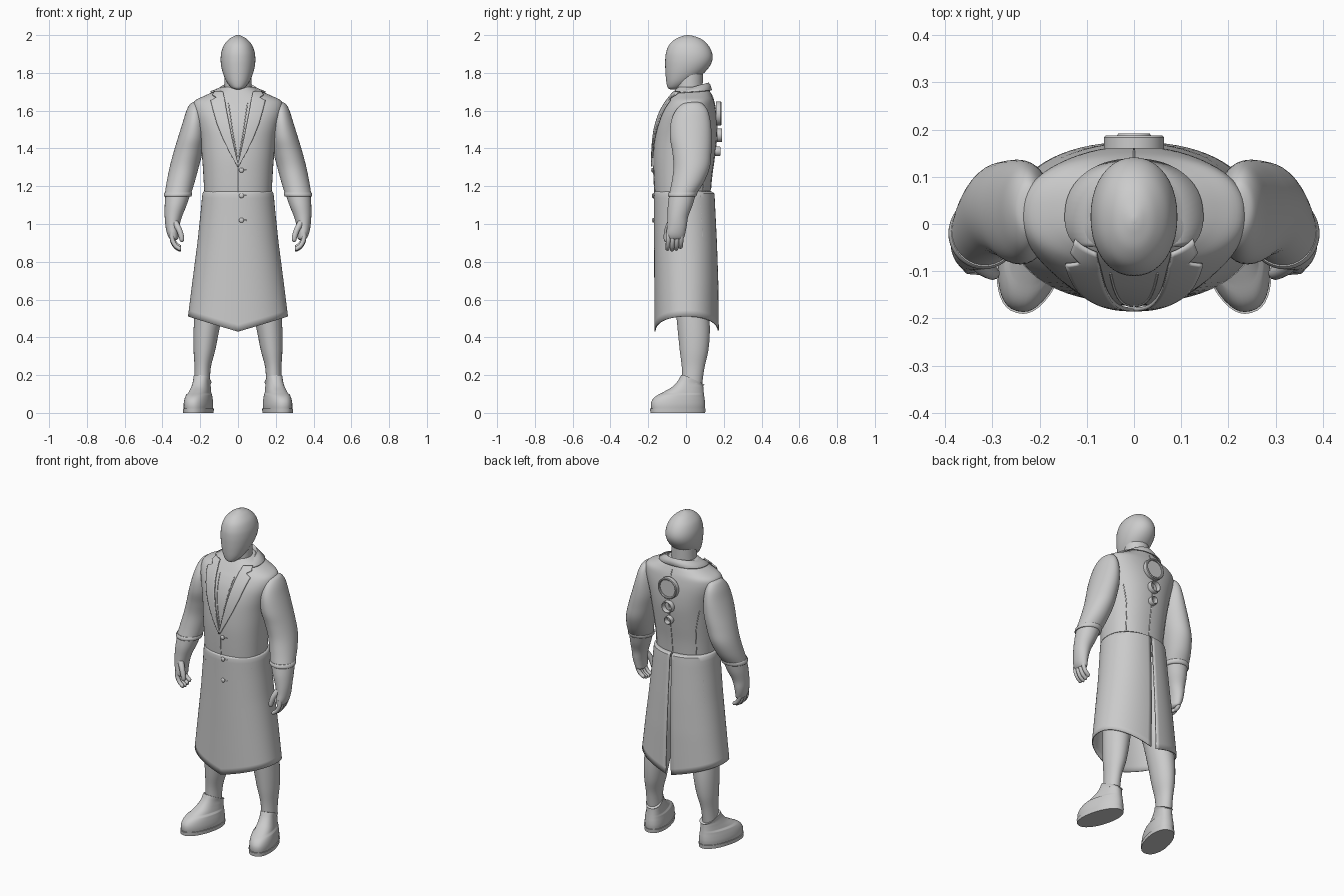
import bpy, math
from mathutils import Matrix, Vector

if "Cube" in bpy.data.objects:
    bpy.data.objects.remove(bpy.data.objects["Cube"])

# ---------- helpers ----------
def spline(pts, n=5):
    """Catmull-Rom resampling of tuples"""
    out = []
    for i in range(len(pts) - 1):
        quad = zip(pts[max(i - 1, 0)], pts[i], pts[i + 1], pts[min(i + 2, len(pts) - 1)])
        quad = list(quad)
        for k in range(n):
            t = k / n
            out.append(tuple(b + .5 * t * (c - a + t * (2*a - 5*b + 4*c - d + t * (3*(b - c) + d - a)))
                             for a, b, c, d in quad))
    return out + [tuple(pts[-1])]

def finish(ob, mirror=False, thick=0, angle=40):
    bpy.ops.object.select_all(action='DESELECT')
    ob.select_set(True)
    bpy.context.view_layer.objects.active = ob
    if ob.type == 'MESH':
        bpy.ops.object.shade_smooth_by_angle(angle=math.radians(angle))
    if thick:
        m = ob.modifiers.new("thickness", 'SOLIDIFY')
        m.thickness, m.offset = thick, 0
    if mirror:
        ob.modifiers.new("mirror", 'MIRROR')
    return ob

def grid(name, rows, closed=False, caps=False, **kw):
    """Mesh skin over rows of points"""
    w = len(rows[0])
    verts = [p for r in rows for p in r]
    faces = []
    for j in range(len(rows) - 1):
        for i in range(w if closed else w - 1):
            k = (i + 1) % w
            faces.append((j*w + i, j*w + k, (j+1)*w + k, (j+1)*w + i))
    if caps:
        faces += [tuple(range(w))[::-1], tuple(range(len(verts) - w, len(verts)))]
    me = bpy.data.meshes.new(name)
    me.from_pydata(verts, [], faces)
    ob = bpy.data.objects.new(name, me)
    bpy.context.collection.objects.link(ob)
    return finish(ob, **kw)

def ring_pt(sec, a, n=2.0):
    """Point on a superellipse section (z, centre x, half width, front y, back y)"""
    z, cx, rx, yf, yb = sec
    c, s = math.cos(a), math.sin(a)
    return (cx + rx * math.copysign(abs(c) ** (2/n), c),
            (yf + yb)/2 + (yb - yf)/2 * math.copysign(abs(s) ** (2/n), s), z)

def loft(name, secs, n=2.0, seg=40, smooth=5, **kw):
    rows = [[ring_pt(s, 2*math.pi*i/seg, n) for i in range(seg)] for s in spline(secs, smooth)]
    return grid(name, rows, closed=True, caps=True, **kw)

def section_at(secs, z):
    secs = sorted(secs)
    for a, b in zip(secs, secs[1:]):
        if z <= b[0]:
            t = max(0, (z - a[0]) / (b[0] - a[0]))
            return tuple(p + (q - p)*t for p, q in zip(a, b))
    return secs[-1]

def on_surface(secs, x, z, side, n, off):
    """Point on the garment front (side -1) or back (+1), pushed out along the normal"""
    def f(x, z):
        _, _, rx, yf, yb = section_at(secs, z)
        return (yf + yb)/2 + side*(yb - yf)/2 * (1 - min(abs(x)/rx, .995)**n) ** (1/n)
    e = .004
    nx, nz = (f(x+e, z) - f(x-e, z))/(2*e), (f(x, z+e) - f(x, z-e))/(2*e)
    nor = Vector((-side*nx, side, -side*nz)).normalized()
    return Vector((x, f(x, z), z)) + nor*off

def tube(name, pts, radius, radii=None, mirror=False):
    cu = bpy.data.curves.new(name, 'CURVE')
    cu.dimensions, cu.bevel_depth, cu.bevel_resolution, cu.use_fill_caps = '3D', radius, 3, True
    sp = cu.splines.new('POLY')
    sp.points.add(len(pts) - 1)
    for i, p in enumerate(pts):
        sp.points[i].co = (*p, 1)
        sp.points[i].radius = radii[i] if radii else 1
    ob = bpy.data.objects.new(name, cu)
    bpy.context.collection.objects.link(ob)
    return finish(ob, mirror)

def seam(name, secs, ctrl, side, n, mirror=True, r=.0025):
    tube(name, [on_surface(secs, x, z, side, n, .0005) for x, z in spline(ctrl, 8)], r, mirror=mirror)

# ---------- head and neck ----------
loft("head", [(1.713, 0, .012, -.085, -.05), (1.722, 0, .034, -.097, -.02), (1.75, 0, .058, -.104, .03),
              (1.79, 0, .077, -.108, .085), (1.83, 0, .088, -.11, .122), (1.87, 0, .092, -.11, .14),
              (1.91, 0, .088, -.105, .137), (1.95, 0, .073, -.088, .115), (1.98, 0, .046, -.055, .08),
              (1.995, 0, .02, -.018, .04), (2.0, 0, .004, .005, .015)], n=2.1)
loft("neck", [(1.60, 0, .075, -.06, .09), (1.70, 0, .071, -.055, .088), (1.80, 0, .07, -.05, .09)])
band = [[(c*math.cos(a), .01 + d*math.sin(a), z + .03*math.sin(a))
         for a in [2*math.pi*i/40 for i in range(40)]]
        for c, d, z in [(.09, .1, 1.655), (.088, .099, 1.675), (.083, .094, 1.69), (.078, .088, 1.697), (.07, .08, 1.69)]]
grid("shirt_neckband", band, closed=True)

# ---------- coat body ----------
TN, SN = 2.3, 2.2
TORSO = spline([(1.08, 0, .175, -.158, .125), (1.15, 0, .178, -.164, .128), (1.25, 0, .183, -.170, .136),
                (1.35, 0, .19, -.173, .150), (1.45, 0, .20, -.168, .162), (1.52, 0, .215, -.157, .164),
                (1.58, 0, .232, -.138, .160), (1.625, 0, .238, -.115, .153), (1.655, 0, .225, -.095, .146),
                (1.68, 0, .175, -.078, .137), (1.705, 0, .12, -.06, .126), (1.725, 0, .085, -.045, .115)])
loft("coat_torso", TORSO, n=TN, seg=64, smooth=1)

# skirt of the coat, slit at the back, hem pointed at front and back
SKIRT = [(1.172, 0, .178, -.164, .130), (1.16, 0, .186, -.168, .148), (1.06, 0, .195, -.167, .153),
         (.9, 0, .212, -.166, .161), (.7, 0, .238, -.165, .168), (.43, 0, .272, -.164, .171)]
rows = []
for t in [0, .016, .05] + [.1 + .9*k/18 for k in range(19)]:
    row = []
    for i in range(73):
        gap = .02 + .03*t
        a = math.pi/2 + gap + (2*math.pi - 2*gap)*i/72
        hem = .43 + .08*abs(ring_pt(SKIRT[-1], a, SN)[0])/.272
        row.append(ring_pt(section_at(SKIRT, 1.172 + (hem - 1.172)*t), a, SN))
    rows.append(row)
grid("coat_skirt", rows, thick=.006)

# lapels: (inner x, outer x, z), notched under the collar
LAPEL = [(-.004, .004, 1.305), (.014, .044, 1.38), (.03, .077, 1.45), (.046, .109, 1.53), (.06, .130, 1.60),
         (.068, .143, 1.648), (.071, .112, 1.664), (.074, .132, 1.676), (.078, .118, 1.70)]
lap = []
for (a0, b0, z0), (a1, b1, z1) in zip(LAPEL, LAPEL[1:]):
    for k in range(4):
        t = k/4
        a, b, z = a0 + (a1-a0)*t, b0 + (b1-b0)*t, z0 + (z1-z0)*t
        lap.append([on_surface(TORSO, a + (b-a)*i/8, z, -1, TN, .008) for i in range(9)])
grid("lapel", lap, thick=.008, mirror=True)

# collar around the back of the neck
col = []
for i in range(41):
    a = math.radians(-40 + 260*i/40)
    c, s = math.cos(a), math.sin(a)
    o = ring_pt(section_at(TORSO, 1.69 + .008*s), a, TN)
    col.append([(.088*c, .02 + .088*s, 1.67 + .02*s), (.087*c, .02 + .094*s, 1.712 + .028*s),
                (.092*c, .02 + .10*s, 1.718 + .028*s), (.104*c, .02 + .107*s, 1.712 + .022*s),
                (o[0]*.95, .02 + (o[1]-.02)*1.06, o[2] + .01)])
grid("collar", col, thick=.006)

# seams, shirt edges, pocket welts
seam("shirt_edge", TORSO, [(.05, 1.64), (.03, 1.5), (.004, 1.35)], -1, TN)
seam("back_centre_seam", TORSO, [(0, 1.69), (0, 1.5), (0, 1.18)], 1, TN, mirror=False)
seam("front_edge_upper", TORSO, [(0, 1.31), (0, 1.17)], -1, TN, mirror=False)
seam("front_edge_lower", SKIRT, [(0, 1.16), (0, .8), (0, .44)], -1, SN, mirror=False)
seam("pocket_welt", SKIRT, [(.085, 1.09), (.095, 1.0), (.125, .82)], -1, SN)
seam("pocket_top", SKIRT, [(.12, 1.10), (.185, 1.105)], -1, SN)
seam("back_side_seam_upper", TORSO, [(.165, 1.46), (.14, 1.32), (.135, 1.18)], 1, TN)
seam("back_side_seam_lower", SKIRT, [(.165, 1.15), (.175, 1.0), (.19, .86)], 1, SN)

# buttons and buttonholes
for z in (1.285, 1.15, 1.02):
    secs, n = (TORSO, TN) if z > 1.17 else (SKIRT, SN)
    p = on_surface(secs, .018, z, -1, n, .006)
    bpy.ops.mesh.primitive_uv_sphere_add(segments=20, ring_count=10, radius=.013, location=p)
    b = bpy.context.object
    b.name, b.scale = "button", (1, .55, 1)
    finish(b)
    tube("buttonhole", [on_surface(secs, x, z, -1, n, .002) for x in (.022, .045)], .003)

# plain round ornaments down the back
def back_ring(name, r, w, z, disc=False):
    y = on_surface(TORSO, 0, z, 1, TN, .006).y
    prof = [(r - w, -.012), (r - w, .012), (r - w*.7, .016), (r - w*.3, .016), (r, .012), (r, -.012), (r - w, -.012)]
    ob = grid(name, [[(q*math.cos(2*math.pi*i/40), h, q*math.sin(2*math.pi*i/40)) for i in range(40)]
                     for q, h in prof], closed=True)
    parts = [ob]
    if disc:
        bpy.ops.mesh.primitive_cylinder_add(vertices=40, radius=r - w/2, depth=.012,
                                            rotation=(math.pi/2, 0, 0))
        d = bpy.context.object
        d.name = name + "_plate"
        parts.append(finish(d))
    for o in parts:
        o.location = (0, y + .006, z)

back_ring("large_back_ring", .064, .012, 1.585, True)
back_ring("medium_back_ring", .036, .008, 1.47)
back_ring("small_back_ring", .025, .007, 1.385)

# ---------- arms ----------
loft("sleeve", [(1.645, .222, .012, .015, .065), (1.635, .224, .03, -.02, .09), (1.60, .228, .045, -.055, .115),
                (1.54, .232, .06, -.08, .13), (1.46, .244, .073, -.085, .136), (1.38, .264, .077, -.072, .134),
                (1.30, .285, .077, -.066, .126), (1.22, .304, .074, -.076, .094), (1.155, .319, .069, -.09, .052)],
     mirror=True)
loft("cuff", [(1.168, .316, .071, -.09, .06), (1.162, .317, .074, -.094, .060), (1.15, .319, .074, -.096, .056),
              (1.145, .32, .07, -.092, .05)], smooth=2, mirror=True)
loft("forearm", [(1.16, .318, .066, -.088, .052), (1.10, .33, .058, -.096, .035), (1.04, .342, .046, -.098, .012),
                 (.99, .347, .037, -.10, .004), (.95, .345, .031, -.104, -.004), (.925, .340, .024, -.10, -.012),
                 (.915, .338, .012, -.085, -.03)], mirror=True)

# hand: four curled fingers and a thumb
for i in range(4):
    y, drop = -.092 + .023*i, (.004, 0, .004, .014)[i]
    path = spline([(.348, y, .955), (.348, y - .002, .915 + drop), (.332, y - .004, .882 + drop),
                   (.308, y - .006, .864 + drop), (.302, y - .006, .862 + drop)], 4)
    tube("finger", path, .0135, [1 - .25*k/16 if k < 13 else .8 - .13*(k - 12) for k in range(17)], mirror=True)
path = spline([(.335, -.08, 1.01), (.312, -.098, .97), (.299, -.104, .93), (.297, -.104, .905)], 4)
tube("thumb", path, .016, [1.1, 1.1, 1.08, 1.05, 1, .98, .96, .94, .9, .85, .78, .62, .3], mirror=True)

# ---------- legs and shoes ----------
loft("trouser_leg", [(1.10, .085, .08, -.11, .10), (.9, .10, .09, -.10, .11), (.7, .13, .085, -.075, .115),
                     (.55, .153, .076, -.055, .122), (.43, .168, .067, -.043, .126), (.33, .178, .057, -.033, .118),
                     (.24, .187, .043, -.022, .098), (.15, .19, .041, -.02, .085)], mirror=True)
PLACE = Matrix.Translation((.19, .03, 0)) @ Matrix.Rotation(math.radians(15), 4, 'Z')
shoe = loft("shoe", [(.01, 0, .06, -.218, .068), (.04, 0, .062, -.222, .071), (.065, 0, .06, -.216, .07),
                     (.088, 0, .056, -.195, .067), (.112, 0, .051, -.15, .064), (.138, 0, .046, -.105, .062),
                     (.168, 0, .043, -.075, .062), (.2, 0, .045, -.056, .068)], n=2.4, mirror=True)
sole = loft("shoe_sole", [(0, 0, .064, -.224, .072), (.022, 0, .065, -.226, .074)], n=2.4, smooth=1, mirror=True)
for ob in (shoe, sole):
    for v in ob.data.vertices:      # wider at the ball, narrower at the heel
        v.co.x *= 1.0 + .12*math.sin(min(1, max(0, (.07 - v.co.y)/.29))*math.pi) if v.co.z < .1 else 1
    # lower the shoe opening towards the heel
    for v in ob.data.vertices:
        if v.co.z > .14:
            v.co.z -= max(0, v.co.y + .05)*.45*(v.co.z - .14)/.06
    ob.data.transform(PLACE)
